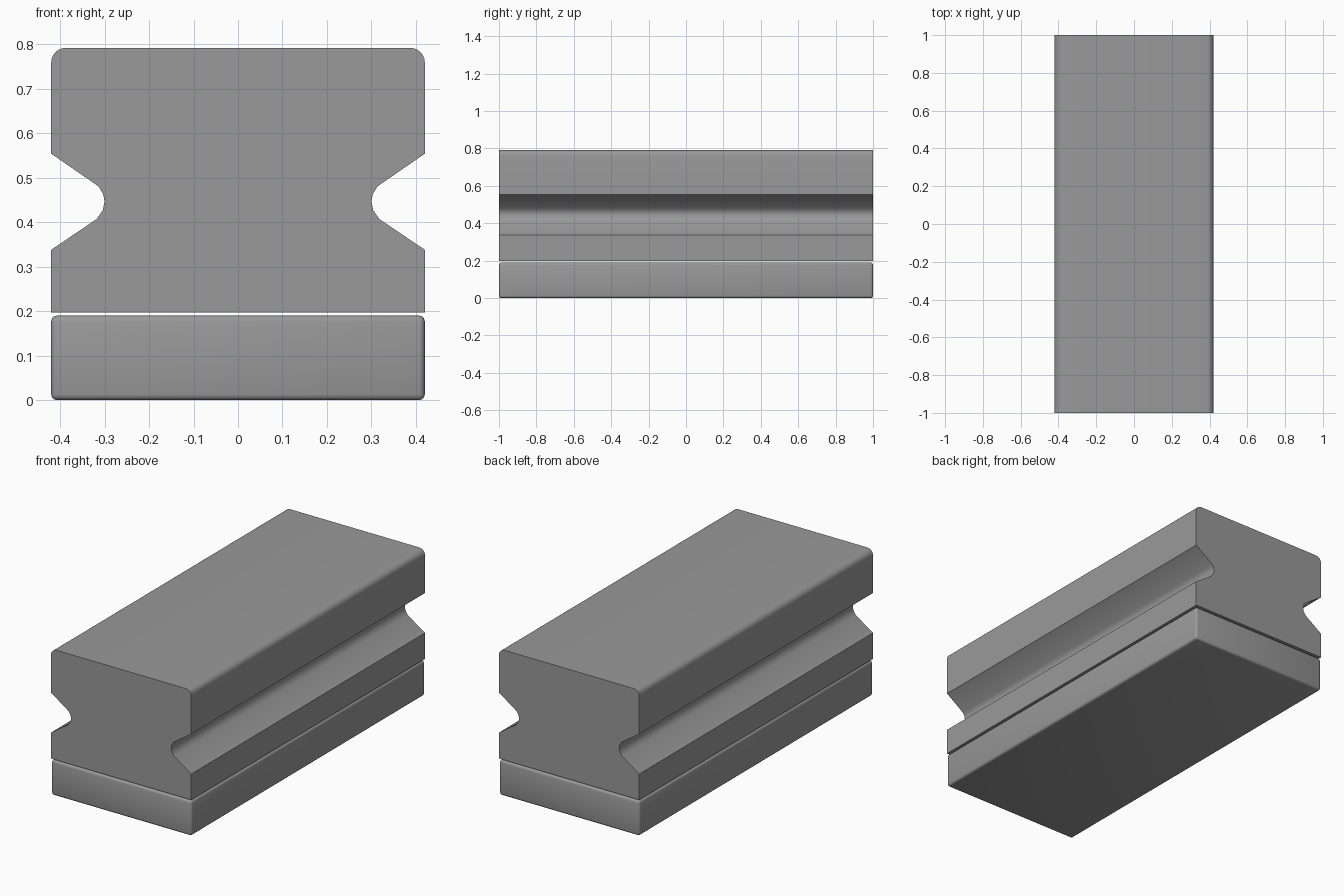
import bpy, bmesh, math

if "Cube" in bpy.data.objects:
    bpy.data.objects.remove(bpy.data.objects["Cube"])

grey = bpy.data.materials.new("dark_grey")
grey.diffuse_color = (0.32, 0.32, 0.32, 1)
grey.use_nodes = True
grey.node_tree.nodes["Principled BSDF"].inputs["Base Color"].default_value = grey.diffuse_color

def finish(bm, name):
    bmesh.ops.recalc_face_normals(bm, faces=bm.faces)
    me = bpy.data.meshes.new(name)
    bm.to_mesh(me)
    bm.free()
    me.materials.append(grey)
    ob = bpy.data.objects.new(name, me)
    bpy.context.collection.objects.link(ob)
    bpy.ops.object.select_all(action='DESELECT')
    bpy.context.view_layer.objects.active = ob
    ob.select_set(True)
    bpy.ops.object.shade_smooth_by_angle(angle=math.radians(30))
    return ob

W, TOP, R = 0.42, 0.792, 0.033

# Right half of the grip profile: lower edge, finger groove, rounded top corner
right = [(W, 0.197), (W, 0.338), (0.318, 0.407), (0.304, 0.427),
         (0.30, 0.446), (0.303, 0.463), (0.314, 0.481), (W, 0.554)]
for i in range(7):
    a = math.radians(15 * i)
    right.append((W - R + R * math.cos(a), TOP - R + R * math.sin(a)))
profile = right + [(-x, z) for x, z in reversed(right)]

# Upper grip: profile extruded along y
bm = bmesh.new()
face = bm.faces.new([bm.verts.new((x, -1, z)) for x, z in profile])
ext = bmesh.ops.extrude_face_region(bm, geom=[face], use_keep_orig=True)
verts = [g for g in ext['geom'] if isinstance(g, bmesh.types.BMVert)]
bmesh.ops.translate(bm, verts=verts, vec=(0, 2, 0))
finish(bm, "grip_block")

# Lower pad: box with softly rounded edges
bm = bmesh.new()
bmesh.ops.create_cube(bm, size=1)
for v in bm.verts:
    v.co = (v.co.x * 2 * W, v.co.y * 2, (v.co.z + 0.5) * 0.19)
bmesh.ops.bevel(bm, geom=bm.edges[:], offset=0.013, segments=3,
                profile=0.5, affect='EDGES')
finish(bm, "base_pad")
